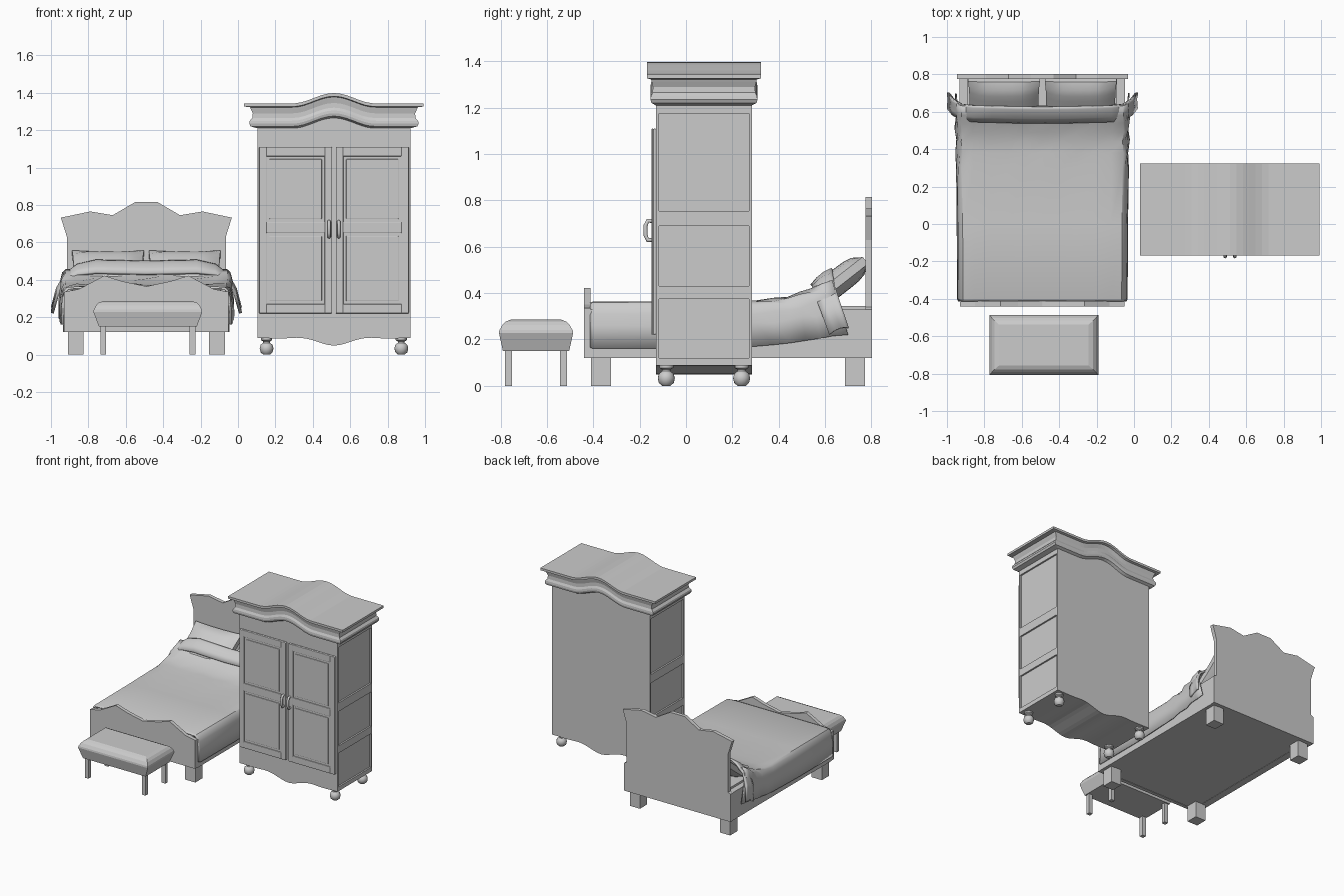
import bpy, bmesh, math
from mathutils import Vector

cube = bpy.data.objects.get("Cube")
if cube:
    bpy.data.objects.remove(cube)

grey = bpy.data.materials.new("plain grey")
grey.use_nodes = True
grey.diffuse_color = (0.6, 0.6, 0.6, 1)
grey.node_tree.nodes["Principled BSDF"].inputs["Base Color"].default_value = (0.6, 0.6, 0.6, 1)


def make(name, bm, smooth=None):
    bmesh.ops.recalc_face_normals(bm, faces=bm.faces)
    mesh = bpy.data.meshes.new(name)
    bm.to_mesh(mesh)
    bm.free()
    mesh.materials.append(grey)
    ob = bpy.data.objects.new(name, mesh)
    bpy.context.collection.objects.link(ob)
    if smooth:
        bpy.ops.object.select_all(action='DESELECT')
        ob.select_set(True)
        bpy.context.view_layer.objects.active = ob
        bpy.ops.object.shade_smooth_by_angle(angle=math.radians(smooth))
    return ob


def box(name, x, y, z, bevel=0):
    bm = bmesh.new()
    bmesh.ops.create_cube(bm, size=1)
    for v in bm.verts:
        v.co = [a + (b - a) * (c + 0.5) for (a, b), c in zip((x, y, z), v.co)]
    ob = make(name, bm)
    if bevel:
        m = ob.modifiers.new("bevel", 'BEVEL')
        m.width, m.segments = bevel, 2
    return ob


def loft(name, rings, closed=True, caps=True, smooth=None):
    """Bridge equal-length rings of points, optionally closing and capping."""
    bm = bmesh.new()
    rows = [[bm.verts.new(p) for p in r] for r in rings]
    n = len(rows[0])
    for a, b in zip(rows, rows[1:]):
        for i in range(n if closed else n - 1):
            j = (i + 1) % n
            bm.faces.new((a[i], a[j], b[j], b[i]))
    if closed and caps:
        bm.faces.new(rows[0])
        bm.faces.new(rows[-1])
    return make(name, bm, smooth)


def board(name, outline, y0, y1):
    return loft(name, [[(x, y, z) for x, z in outline] for y in (y0, y1)])


def mirrored(half, cx):
    """Outline from its centre-top/outer half, mirrored about x = cx."""
    return [(cx - d, z) for d, z in half] + [(cx + d, z) for d, z in reversed(half)]


# ---------- wardrobe ----------
WX, HW, Y0, Y1 = 0.513, 0.41, -0.13, 0.285


def arch(x, width=0.22):
    d = abs(x - WX) / width
    return 0.5 + 0.5 * math.cos(math.pi * d) if d < 1 else 0


N = 28
xs = [-1 + 2 * i / N for i in range(N + 1)]
core = HW - 0.012
bottom = [(WX + core * t, 0.088 - 0.008 * math.cos(8 * t) * (1 - abs(t)) - 0.032 * arch(WX + core * t)) for t in xs]
top = [(WX + core * t, 1.23 + 0.055 * arch(WX + core * t)) for t in reversed(xs)]
board("wardrobe_body", bottom + top, Y0, Y1)

# cornice: stacked moulding levels following the arch
levels = [(0, 1.21), (0.036, 1.22), (0.043, 1.235), (0.04, 1.25), (0.026, 1.265), (0.024, 1.29),
          (0.034, 1.312), (0.038, 1.322), (0.07, 1.326), (0.07, 1.343)]
rings = []
for over, z in levels:
    w, dy = HW + over, over * 0.54
    row = [(WX + w * t, z + 0.055 * arch(WX + w * t)) for t in xs]
    rings.append([(x, Y0 - dy, h) for x, h in row] + [(x, Y1 + dy, h) for x, h in reversed(row)])
# the arched top is closed with strips running front to back
loft("cornice", rings, caps=False)
loft("cornice_top", [rings[-1][:N + 1], rings[-1][:N:-1]], closed=False)
loft("cornice_underside", [rings[0][:N + 1], rings[0][:N:-1]], closed=False)

# framed side panels
for side, name in ((-1, "right"), (1, "left")):
    x = sorted((WX + side * (core - 0.002), WX + side * HW))
    for i, y in enumerate(((Y0, Y0 + 0.014), (Y1 - 0.014, Y1))):
        box(f"{name}_side_stile_{i}", x, y, (0.088, 1.22))
    for i, z in enumerate(((0.088, 0.12), (0.375, 0.43), (0.69, 0.755), (1.175, 1.22))):
        box(f"{name}_side_rail_{i}", x, (Y0 + 0.014, Y1 - 0.014), z)

# doors with two sunken panels each, and looped handles
for side, name in ((-1, "right"), (1, "left")):
    a, b = sorted((WX + side * 0.01, WX + side * 0.4))
    box(f"{name}_door", (a, b), (-0.142, Y0 + 0.002), (0.22, 1.11), 0.006)
    for i, x in enumerate(((a, a + 0.04), (b - 0.04, b))):
        box(f"{name}_door_stile_{i}", x, (-0.149, -0.14), (0.22, 1.11), 0.004)
    for i, z in enumerate(((0.22, 0.27), (0.65, 0.71), (1.06, 1.11))):
        box(f"{name}_door_rail_{i}", (a + 0.037, b - 0.037), (-0.149, -0.14), z, 0.004)
    for i, z in enumerate(((0.285, 0.635), (0.725, 1.045))):
        box(f"{name}_door_panel_{i}", (a + 0.055, b - 0.055), (-0.147, -0.14), z, 0.006)
    curve = bpy.data.curves.new(f"{name}_handle", 'CURVE')
    curve.dimensions = '3D'
    curve.bevel_depth = 0.009
    curve.bevel_resolution = 2
    curve.use_fill_caps = True
    pts = [(-0.143, 0.63), (-0.165, 0.628), (-0.175, 0.65), (-0.175, 0.69), (-0.165, 0.712), (-0.143, 0.71)]
    sp = curve.splines.new('POLY')
    sp.points.add(len(pts) - 1)
    for p, (y, z) in zip(sp.points, pts):
        p.co = (WX + side * 0.026, y, z, 1)
    curve.materials.append(grey)
    bpy.context.collection.objects.link(bpy.data.objects.new(f"{name}_handle", curve))

# turned feet
turning = [(0.018, 0), (0.032, 0.012), (0.037, 0.033), (0.032, 0.052), (0.018, 0.063),
           (0.018, 0.07), (0.03, 0.077), (0.03, 0.1)]
for i, (x, y) in enumerate([(WX + s * 0.36, y) for s in (-1, 1) for y in (-0.085, 0.24)]):
    loft(f"wardrobe_foot_{i}", [[(x + r * math.cos(k * math.pi / 8), y + r * math.sin(k * math.pi / 8), z)
                                 for k in range(16)] for r, z in turning], smooth=40)

# ---------- bed ----------
BX = -0.49
head = [(0.06, 0.815), (0.18, 0.745), (0.30, 0.765), (0.457, 0.732), (0.425, 0.63), (0.425, 0.34), (0.445, 0.33), (0.445, 0.12)]
board("headboard", mirrored(head, BX), 0.775, 0.803)
foot = [(0.002, 0.365), (0.13, 0.392), (0.225, 0.422), (0.36, 0.35), (0.44, 0.335), (0.44, 0.12)]
board("footboard", mirrored(foot, BX), -0.44, -0.413)
for s, name in ((-1, "right"), (1, "left")):
    box(f"{name}_bed_rail", sorted((BX + s * 0.39, BX + s * 0.443)), (-0.414, 0.777), (0.12, 0.33))
box("mattress", (BX - 0.4, BX + 0.4), (-0.412, 0.774), (0.122, 0.345))
for i, (s, y) in enumerate([(s, y) for s in (-1, 1) for y in (-0.41, 0.685)]):
    box(f"bed_leg_{i}", sorted((BX + s * 0.335, BX + s * 0.42)), (y, y + 0.087), (0, 0.122))

# blanket: y, top height, half width, hem height, wrinkle size
stations = [(-0.415, 0.358, 0.45, 0.165, 0), (-0.40, 0.364, 0.456, 0.16, 0), (0, 0.365, 0.458, 0.16, 0),
            (0.3, 0.366, 0.462, 0.17, 0.002), (0.38, 0.374, 0.462, 0.177, 0.006), (0.44, 0.378, 0.464, 0.185, 0.006),
            (0.49, 0.398, 0.464, 0.195, 0.008), (0.54, 0.415, 0.466, 0.205, 0.006), (0.58, 0.44, 0.466, 0.215, 0.004),
            (0.63, 0.46, 0.466, 0.22, 0)]
rings = []
for k, (y, zt, hw, hem, wr) in enumerate(stations):
    shear = max(0, y - 0.4) * 0.3
    ring = []
    for s in (-1, 1):
        half = [(1, hem), (0.995, hem + 0.1), (0.985, zt - 0.055), (0.965, zt - 0.02), (0.93, zt - 0.004)]
        half += [(0.8 - 0.2 * j, zt) for j in range(5 if s < 0 else 4)]
        half = [(BX + s * hw * f + wr * math.sin(5 * i + 3 * k), y + shear * (zt - z) / (zt - hem),
                 z + wr * math.sin(2.3 * i + 2.1 * k) * (i > 0)) for i, (f, z) in enumerate(half)]
        ring += half if s < 0 else half[::-1]
    rings.append(ring)
sheet = loft("blanket", rings, closed=False, smooth=35)
sheet.modifiers.new("thickness", 'SOLIDIFY').thickness = 0.008

# turned-back fold draped over the sides: offset from centre, y, z, tilt of the band
drape = [(0, 0.585, 0.462), (0.14, 0.586, 0.465), (0.27, 0.59, 0.468), (0.36, 0.592, 0.452), (0.42, 0.60, 0.408),
         (0.458, 0.625, 0.335), (0.483, 0.66, 0.235)]
path = [(-d, y, z) for d, y, z in drape[:0:-1]] + drape
rows = []
for t in (-1, -0.4, 0.2, 0.7, 1):
    row = []
    for d, y, z in path:
        side = min(1, max(0, (abs(d) - 0.3) / 0.18))
        spread = math.copysign(0.02 * side * t, d)
        puff = 0.012 * (1 - t * t)
        row.append((BX + d + spread + math.copysign(puff * side, d), y + t * 0.042, z + t * (0.032 - 0.018 * side) + puff))
    rows.append(row)
fold = loft("blanket_fold", rows, closed=False, smooth=40)
m = fold.modifiers.new("thickness", 'SOLIDIFY')
m.thickness, m.offset = 0.016, 0

# leaning pillows, squared in outline and pinched at the edges
lean = math.radians(38)
for s, name in ((-1, "right"), (1, "left")):
    bm = bmesh.new()
    bmesh.ops.create_cube(bm, size=2)
    bmesh.ops.subdivide_edges(bm, edges=bm.edges, cuts=7, use_grid_fill=True)
    for v in bm.verts:
        u, w, h = v.co
        thick = 0.055 * max(0.12, (1 - u ** 4) * (1 - w ** 4)) ** 0.5
        a, b = 0.192 * u * (1 - 0.04 * (1 - w * w)), 0.145 * w * (1 - 0.04 * (1 - u * u))
        c = h * thick
        v.co = Vector((BX + s * 0.205 + a, 0.66 + b * math.cos(lean) - c * math.sin(lean),
                       0.452 + b * math.sin(lean) + c * math.cos(lean)))
    make(f"{name}_pillow", bm, 50)

# ---------- bench ----------
CX, CY = -0.482, -0.647
seat = [(0.262, 0.143, 0.15), (0.291, 0.16, 0.228), (0.289, 0.158, 0.24), (0.278, 0.145, 0.262),
        (0.263, 0.13, 0.277), (0.24, 0.11, 0.285)]
loft("bench_seat", [[(CX + i * a, CY + j * b, z) for i, j in ((-1, -1), (1, -1), (1, 1), (-1, 1))] for a, b, z in seat])
for i, (s, t) in enumerate([(s, t) for s in (-1, 1) for t in (-1, 1)]):
    box(f"bench_leg_{i}", sorted((CX + s * 0.224, CX + s * 0.254)), sorted((CY + t * 0.104, CY + t * 0.133)), (0, 0.152))
